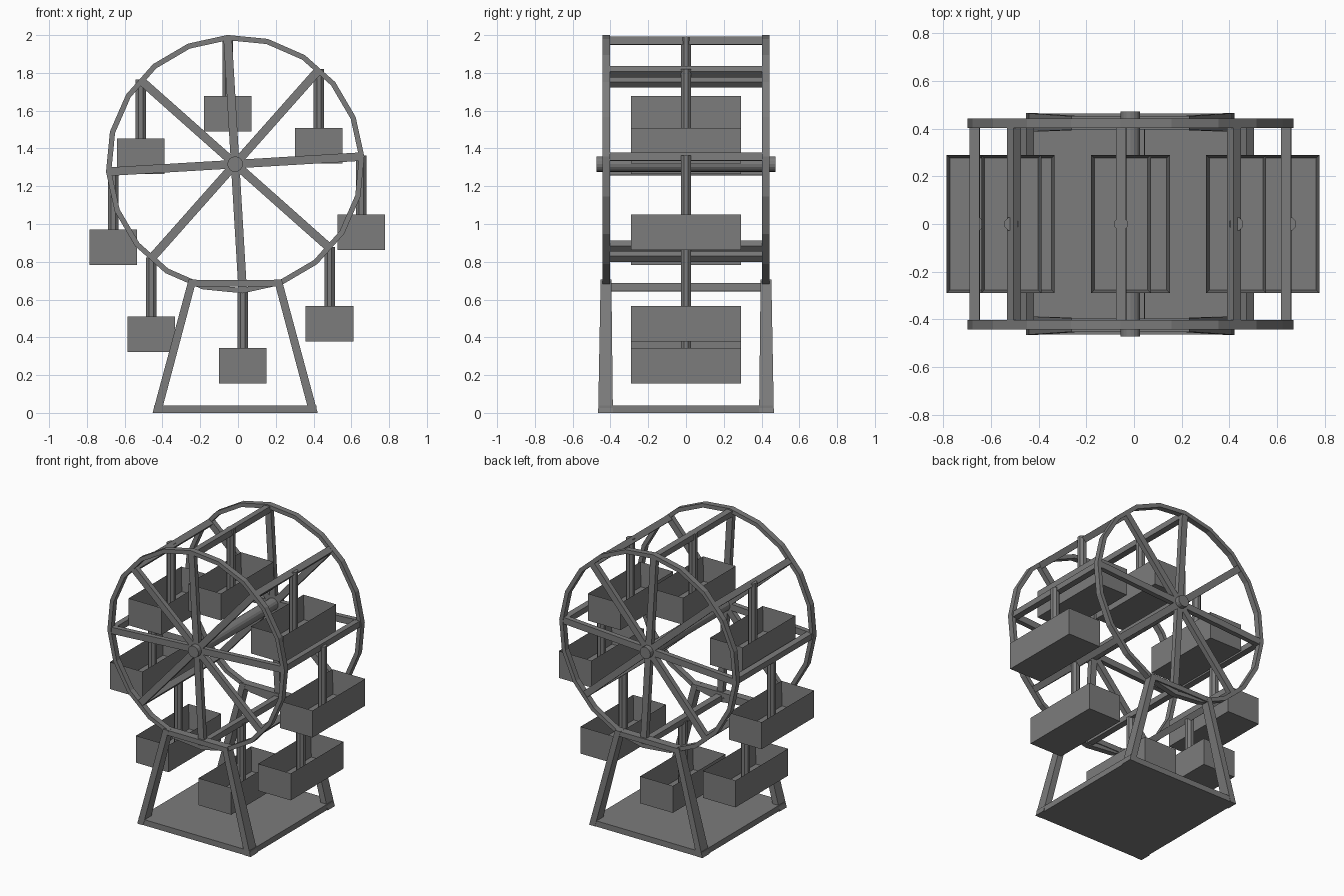
import bpy, bmesh, math
from mathutils import Vector, Matrix

if "Cube" in bpy.data.objects:
    bpy.data.objects.remove(bpy.data.objects["Cube"])

CX, CZ = -0.015, 1.317          # wheel axle position
R_OUT, R_IN = 0.685, 0.657      # rim radii
RIM_Y, RIM_T = 0.422, 0.04      # rim plane offset and thickness
TILT = math.radians(3.4)        # rotation of the wheel
ANGLES = [TILT + k * math.pi / 4 for k in range(8)]

grey = bpy.data.materials.new("steel grey")
grey.diffuse_color = (0.2, 0.2, 0.2, 1)
grey.use_nodes = True
grey.node_tree.nodes["Principled BSDF"].inputs["Base Color"].default_value = grey.diffuse_color


def finish(name, bm):
    bmesh.ops.recalc_face_normals(bm, faces=bm.faces[:])
    me = bpy.data.meshes.new(name)
    bm.to_mesh(me)
    bm.free()
    me.materials.append(grey)
    ob = bpy.data.objects.new(name, me)
    bpy.context.collection.objects.link(ob)
    return ob


def polar(a, r, y=0.0):
    return Vector((CX + r * math.cos(a), y, CZ + r * math.sin(a)))


def box(bm, centre, size, turn=0.0):
    m = (Matrix.Translation(centre) @ Matrix.Rotation(-turn, 4, 'Y')
         @ Matrix.Diagonal((*size, 1)))
    return bmesh.ops.create_cube(bm, size=1, matrix=m)


def tube(bm, centre, radius, length, sides, rot):
    bmesh.ops.create_cone(bm, cap_ends=True, segments=sides, radius1=radius,
                          radius2=radius, depth=length,
                          matrix=Matrix.Translation(centre) @ rot)


def hexahedron(bm, low, high):
    a = [bm.verts.new(p) for p in low]
    b = [bm.verts.new(p) for p in high]
    bm.faces.new(a)
    bm.faces.new(b)
    for i in range(4):
        j = (i + 1) % 4
        bm.faces.new((a[i], a[j], b[j], b[i]))


for side, label in ((-1, "front"), (1, "back")):
    y = side * RIM_Y

    # twenty-sided rim with a square section
    bm = bmesh.new()
    loops = []
    for i in range(20):
        a = TILT + i * math.tau / 20
        loops.append([bm.verts.new(polar(a, r, y + d * RIM_T / 2))
                      for r, d in ((R_OUT, -1), (R_OUT, 1), (R_IN, 1), (R_IN, -1))])
    for i in range(20):
        p, q = loops[i], loops[(i + 1) % 20]
        for k in range(4):
            n = (k + 1) % 4
            bm.faces.new((p[k], p[n], q[n], q[k]))
    finish(label + "_rim", bm)

    # spokes running right across the wheel
    bm = bmesh.new()
    for a in ANGLES[:4]:
        box(bm, polar(a, 0, y), (2 * R_IN + 0.03, RIM_T - 0.006, 0.045), a)
    finish(label + "_spokes", bm)

    # tapered legs leaning inwards
    bm = bmesh.new()
    for s in (-1, 1):
        ends = []
        for z, xo, xi, yo, yi in ((0, 0.437, 0.392, 0.465, 0.387),
                                  (0.705, 0.247, 0.205, 0.452, 0.395)):
            ends.append([(CX + s * px, side * py, z) for px, py in
                         ((xo, yo), (xi, yo), (xi, yi), (xo, yi))])
        hexahedron(bm, *ends)
    finish(label + "_legs", bm)

    # beam joining the tops of the legs
    bm = bmesh.new()
    box(bm, (CX, side * 0.4235, 0.687), (0.47, 0.055, 0.035))
    finish(label + "_top_beam", bm)

# base slab
bm = bmesh.new()
box(bm, (CX, 0, 0.02), (0.86, 0.925, 0.04))
finish("base", bm)

# axle through both wheels
bm = bmesh.new()
tube(bm, (CX, 0, CZ), 0.041, 0.945, 16, Matrix.Rotation(math.pi / 2, 4, 'X'))
finish("axle", bm)

# bars between the two rims
bm = bmesh.new()
for a in ANGLES:
    box(bm, polar(a, 0.654), (0.042, 2 * RIM_Y, 0.042), a)
finish("cross_bars", bm)

# hanging open gondolas
for k, a in enumerate(ANGLES):
    p = polar(a, 0.668)
    if k == 4:
        p.x += 0.022
    top, bottom = p.z - 0.307, p.z - 0.495

    bm = bmesh.new()
    box(bm, (p.x, 0, (top + bottom) / 2), (0.252, 0.58, top - bottom))
    bm.normal_update()
    lid = [f for f in bm.faces if f.normal.z > 0.9]
    bmesh.ops.inset_region(bm, faces=lid, thickness=0.02)
    bmesh.ops.translate(bm, verts=lid[0].verts[:], vec=(0, 0, -0.165))
    # inner walls follow the lowered floor
    finish(f"gondola_{k + 1}", bm)

    bm = bmesh.new()
    z0, z1 = bottom + 0.02, p.z + 0.005
    tube(bm, (p.x, 0, (z0 + z1) / 2), 0.03, z1 - z0, 8,
         Matrix.Rotation(math.pi / 8, 4, 'Z'))
    finish(f"hanger_{k + 1}", bm)
